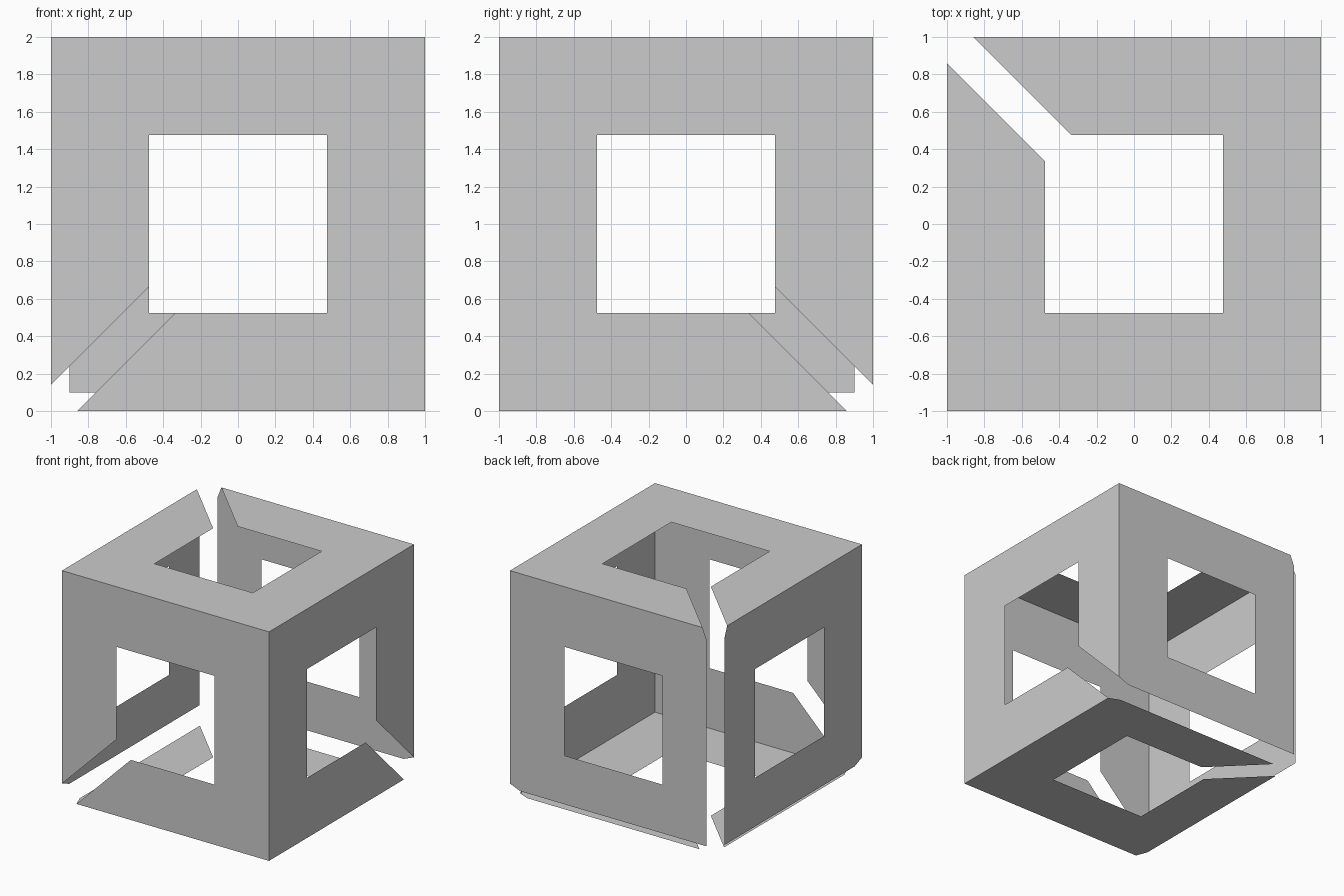
import bpy
import bmesh
from mathutils import Vector

if "Cube" in bpy.data.objects:
    bpy.data.objects.remove(bpy.data.objects["Cube"], do_unlink=True)

W = 0.475          # half width of the square window
G = 0.14           # half width of a diagonal slit
S = 1 - G          # where a slit or split meets an outer edge
E = 0.9            # set-back border along the open edges

grey = bpy.data.materials.new("plain_grey")
grey.use_nodes = True
grey.diffuse_color = (0.6, 0.6, 0.6, 1)
grey.node_tree.nodes["Principled BSDF"].inputs["Base Color"].default_value = (0.6, 0.6, 0.6, 1)


def sheet(name, normal, u_axis, v_axis, outer, inner, closed=False):
    """Strip of faces between an outer border and the window border."""
    n, u, v = Vector(normal), Vector(u_axis), Vector(v_axis)
    bm = bmesh.new()
    made = {}

    def vert(p):
        if p not in made:
            made[p] = bm.verts.new(n + u * p[0] + v * p[1] + Vector((0, 0, 1)))
        return made[p]

    count = len(outer)
    for i in range(count if closed else count - 1):
        j = (i + 1) % count
        corners = [vert(p) for p in (outer[i], outer[j], inner[j], inner[i])]
        bm.faces.new(list(dict.fromkeys(corners)))
    bm.normal_update()
    for f in bm.faces:
        if f.normal.dot(n) < 0:
            f.normal_flip()
    mesh = bpy.data.meshes.new(name)
    bm.to_mesh(mesh)
    bm.free()
    mesh.materials.append(grey)
    obj = bpy.data.objects.new(name, mesh)
    bpy.context.collection.objects.link(obj)
    return obj


X, Y, Z = (1, 0, 0), (0, 1, 0), (0, 0, 1)
NX, NY, NZ = (-1, 0, 0), (0, -1, 0), (0, 0, -1)

# Slit panels: square frames cut through at the (+u, +v) corner
slit_outer = [(S, 1), (-1, 1), (-1, -1), (1, -1), (1, S)]
slit_inner = [(W - G, W), (-W, W), (-W, -W), (W, -W), (W, W - G)]
sheet("front_panel", NY, NX, NZ, slit_outer, slit_inner)
sheet("top_panel", Z, NX, Y, slit_outer, slit_inner)
sheet("left_panel", X, Y, NZ, slit_outer, slit_inner)

# Whole panels: set back along the two open edges
ring_outer = [(E, E), (-E, E), (-1, S), (-1, -1), (S, -1), (E, -E)]
ring_inner = [(W, W), (-W, W), (-W, W), (-W, -W), (W, -W), (W, -W)]
sheet("back_panel", Y, NX, NZ, ring_outer, ring_inner, closed=True)
sheet("right_panel", NX, Y, NZ, ring_outer, ring_inner, closed=True)

# Bottom panel: both set back and slit
sheet("bottom_panel", NZ, NX, Y,
      [(E - G, E)] + ring_outer[1:] + [(E, E - G)],
      [(W - G, W)] + ring_inner[1:] + [(W, W - G)])
